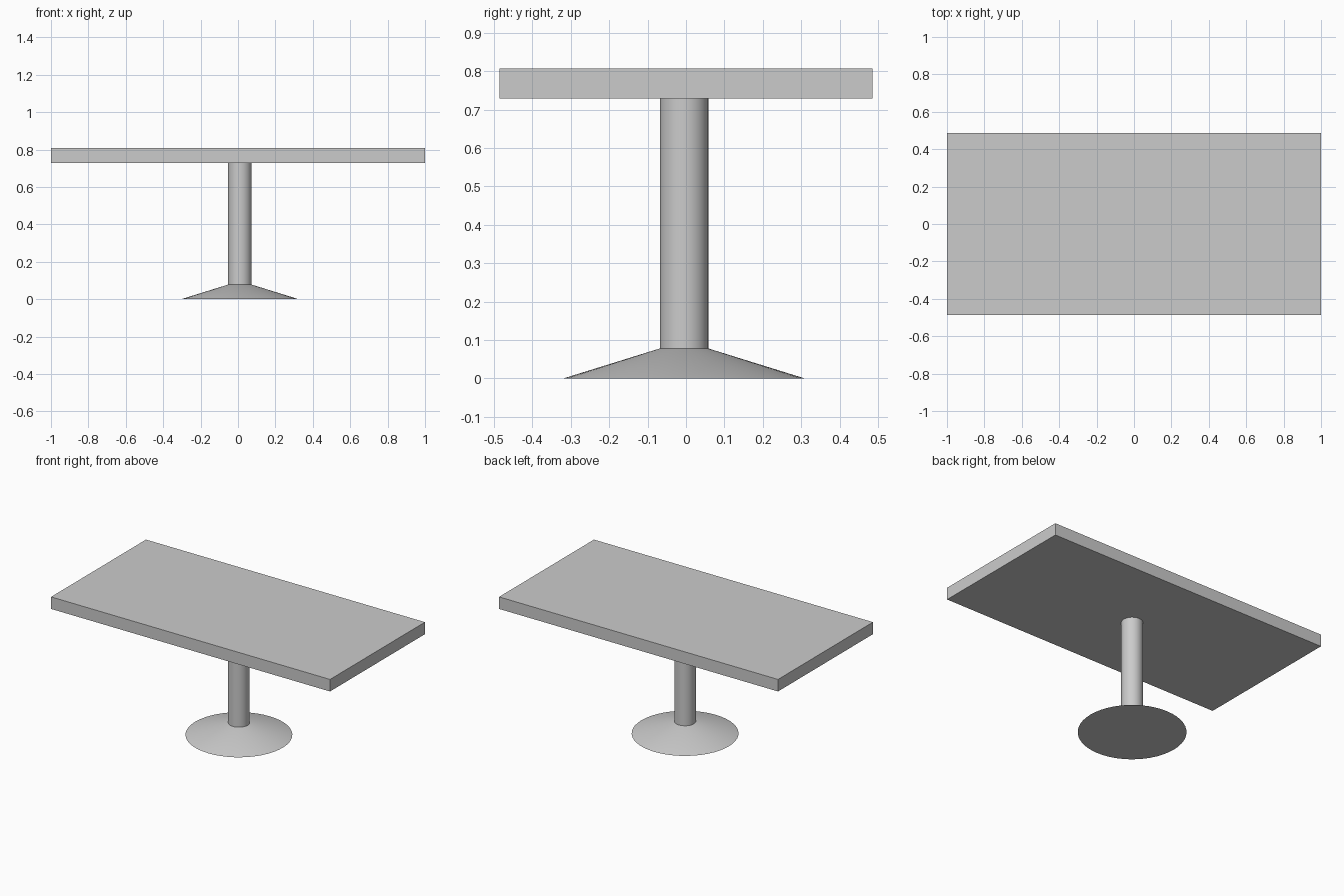
import bpy
import math

if "Cube" in bpy.data.objects:
    bpy.data.objects.remove(bpy.data.objects["Cube"])

CX, CY = 0.01, -0.005   # pedestal axis
TOP_Z, SLAB_Z, FOOT_Z = 0.807, 0.729, 0.078
SIDES = 48


def round_part(name, r_bottom, r_top, z0, z1):
    bpy.ops.mesh.primitive_cone_add(
        vertices=SIDES, radius1=r_bottom, radius2=r_top, depth=z1 - z0,
        location=(CX, CY, (z0 + z1) / 2))
    ob = bpy.context.object
    ob.name = name
    bpy.ops.object.shade_smooth_by_angle(angle=math.radians(30))
    return ob


# Rectangular slab top
bpy.ops.mesh.primitive_cube_add(size=1, location=(0, 0, (TOP_Z + SLAB_Z) / 2))
top = bpy.context.object
top.name = "table_top"
top.scale = (2.0, 0.972, TOP_Z - SLAB_Z)
bpy.ops.object.transform_apply(location=False, rotation=False, scale=True)

# Round column and flared conical foot
round_part("column", 0.063, 0.063, FOOT_Z, SLAB_Z)
round_part("base", 0.314, 0.063, 0.0, FOOT_Z)
